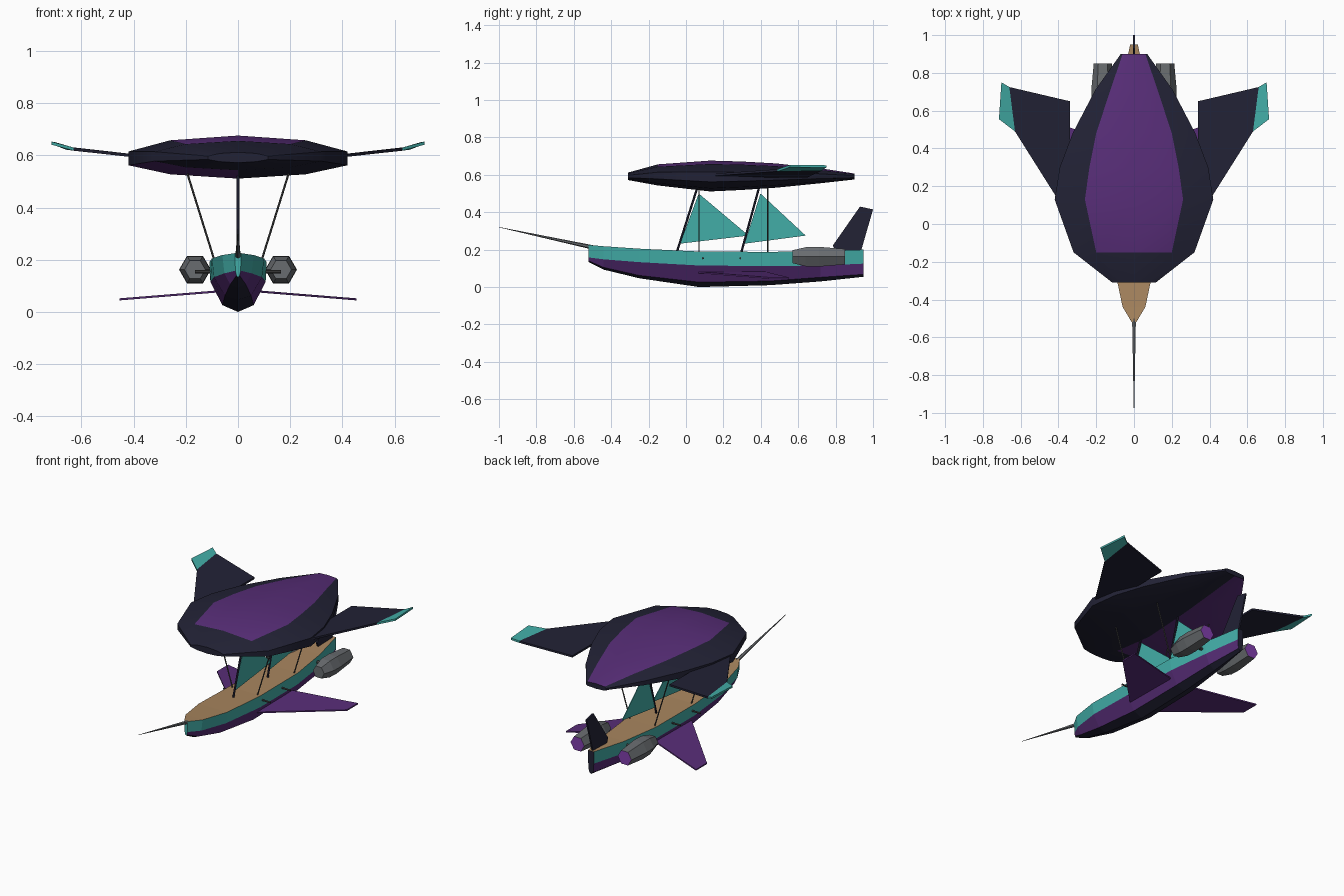
import bpy, bmesh, math
from mathutils import Vector

if "Cube" in bpy.data.objects:
    bpy.data.objects.remove(bpy.data.objects["Cube"])


def mat(name, rgb):
    m = bpy.data.materials.new(name)
    m.diffuse_color = (*rgb, 1)
    m.use_nodes = True
    m.node_tree.nodes["Principled BSDF"].inputs["Base Color"].default_value = m.diffuse_color
    return m


NAVY = mat("navy", (0.016, 0.016, 0.036))
PURPLE = mat("purple", (0.098, 0.027, 0.19))
TEAL = mat("teal", (0.055, 0.42, 0.39))
TAN = mat("tan_deck", (0.40, 0.24, 0.115))
GREY = mat("grey_metal", (0.14, 0.15, 0.16))
DARK = mat("dark_grey", (0.065, 0.065, 0.065))
VIOLET = mat("violet_glow", (0.22, 0.05, 0.42))


def finish(name, bm, mats, smooth=None):
    bmesh.ops.recalc_face_normals(bm, faces=bm.faces[:])
    me = bpy.data.meshes.new(name)
    bm.to_mesh(me)
    bm.free()
    ob = bpy.data.objects.new(name, me)
    bpy.context.collection.objects.link(ob)
    for m in mats:
        me.materials.append(m)
    if smooth:
        bpy.ops.object.select_all(action='DESELECT')
        ob.select_set(True)
        bpy.context.view_layer.objects.active = ob
        bpy.ops.object.shade_smooth_by_angle(angle=math.radians(smooth))
    return ob


def loft(name, rings, mats, rule, caps=(0, 0), smooth=None):
    """Skin closed rings; rule(ring, side) gives the material index."""
    bm = bmesh.new()
    vs = [[bm.verts.new(p) for p in r] for r in rings]
    n = len(rings[0])
    for i in range(len(vs) - 1):
        for j in range(n):
            k = (j + 1) % n
            f = bm.faces.new((vs[i][j], vs[i][k], vs[i + 1][k], vs[i + 1][j]))
            f.material_index = rule(i, j)
    for ring, c in ((vs[0], caps[0]), (vs[-1], caps[1])):
        bm.faces.new(ring).material_index = c
    return finish(name, bm, mats, smooth)


def plate(name, pts, offset, m):
    """Thin slab: outline thickened by +-offset."""
    o = Vector(offset)
    return loft(name, [[Vector(p) - o for p in pts], [Vector(p) + o for p in pts]],
                [m], lambda i, j: 0)


def rod(name, a, b, r1, r2, m, n=6):
    a, b = Vector(a), Vector(b)
    bm = bmesh.new()
    q = (b - a).to_track_quat('Z', 'Y').to_matrix().to_4x4()
    q.translation = (a + b) / 2
    bmesh.ops.create_cone(bm, cap_ends=True, segments=n, radius1=r1, radius2=r2,
                          depth=(b - a).length, matrix=q)
    return finish(name, bm, [m])


# Hull: navy keel, purple belly, teal topsides, tan deck
hull_rows = [  # y, sheer w/z, band w/z, chine w/z, keel z
    (-0.52, 0.012, 0.225, 0.010, 0.158, 0.006, 0.140, 0.133),
    (-0.44, 0.060, 0.218, 0.052, 0.148, 0.030, 0.105, 0.093),
    (-0.25, 0.100, 0.205, 0.092, 0.133, 0.050, 0.062, 0.047),
    (0.07, 0.110, 0.190, 0.106, 0.115, 0.060, 0.026, 0.000),
    (0.45, 0.105, 0.188, 0.100, 0.112, 0.056, 0.032, 0.010),
    (0.72, 0.070, 0.192, 0.066, 0.115, 0.040, 0.052, 0.030),
    (0.95, 0.020, 0.200, 0.020, 0.125, 0.015, 0.068, 0.055)]
rings = []
for y, ws, zs, wb, zb, wc, zc, zk in hull_rows:
    rings.append([(0, y, zk), (wc, y, zc), (wb, y, zb), (ws, y, zs),
                  (-ws, y, zs), (-wb, y, zb), (-wc, y, zc)])
bands = [0, 1, 2, 3, 2, 1, 0]
loft("hull", rings, [NAVY, PURPLE, TEAL, TAN], lambda i, j: bands[j], caps=(2, 0))

# Balloon: navy with purple crown, and a purple half underneath
bal_rows = [  # y, shoulder w, side w, top z, bottom z
    (-0.31, 0.070, 0.115, 0.612, 0.572),
    (-0.15, 0.200, 0.320, 0.656, 0.543),
    (0.13, 0.260, 0.420, 0.676, 0.511),
    (0.30, 0.236, 0.393, 0.671, 0.519),
    (0.48, 0.200, 0.325, 0.661, 0.531),
    (0.71, 0.125, 0.205, 0.636, 0.554),
    (0.90, 0.060, 0.070, 0.607, 0.575)]
rings = []
for y, w1, w2, zt, zb in bal_rows:
    h = zt - zb
    half = [(w1, zt - 0.11 * h), (w2, zt - 0.37 * h), (w2, zt - 0.69 * h), (w1, zt - 0.9 * h)]
    ring = [(0, y, zt)] + [(x, y, z) for x, z in half] + [(0, y, zb)]
    rings.append(ring + [(-x, y, z) for x, z in reversed(half)])
loft("balloon", rings, [NAVY, PURPLE],
     lambda i, j: 1 if i > 0 and j in (0, 9, 5, 6) else 0, smooth=35)

for s, side in ((1, "right"), (-1, "left")):
    # Balloon wing with upturned teal tip
    plate(side + "_balloon_wing",
          [(s * 0.34, 0.03, 0.592), (s * 0.63, 0.49, 0.624), (s * 0.66, 0.725, 0.628),
           (s * 0.34, 0.65, 0.592)], (0, 0, 0.006), NAVY)
    plate(side + "_wing_tip",
          [(s * 0.63, 0.49, 0.624), (s * 0.715, 0.555, 0.647), (s * 0.702, 0.75, 0.645),
           (s * 0.66, 0.725, 0.628)], (0, 0, 0.006), TEAL)
    # Lower hull wing
    plate(side + "_hull_wing",
          [(s * 0.07, 0.05, 0.079), (s * 0.455, 0.44, 0.048), (s * 0.455, 0.55, 0.048),
           (s * 0.07, 0.42, 0.079)], (0, 0, 0.004), PURPLE)
    # Hexagonal engine with glowing exhaust
    rings = []
    for y, r in ((0.57, 0.040), (0.64, 0.059), (0.71, 0.061), (0.85, 0.048)):
        rings.append([(s * 0.165 + r * math.cos(k * math.pi / 3), y,
                       0.162 + r * math.sin(k * math.pi / 3)) for k in range(6)])
    loft(side + "_engine", rings, [GREY, VIOLET], lambda i, j: 0, caps=(0, 1))
    rod(side + "_engine_strut", (s * 0.05, 0.69, 0.157), (s * 0.14, 0.69, 0.157),
        0.010, 0.010, DARK)
    for n, y in ((1, 0.09), (2, 0.29)):
        # Side pegs
        rod(f"{side}_peg_{n}", (s * 0.09, y, 0.154), (s * 0.165, y, 0.154), 0.006, 0.006, DARK)
    for n, y in ((1, 0.07), (2, 0.437)):
        # Balloon supports
        rod(f"{side}_support_{n}", (s * 0.085, y, 0.18), (s * 0.194, y, 0.53),
            0.004, 0.004, DARK)

# Sloping masts and triangular sails
for n, y, foot in ((1, -0.04, 0.335), (2, 0.305, 0.64)):
    top = y + (0.10 if n == 1 else 0.085)
    rod(f"mast_{n}", (0, y - 0.008, 0.19), (0, top, 0.53), 0.006, 0.006, NAVY)
    plate(f"sail_{n}", [(0, y + 0.008, 0.232), (0, top + 0.008, 0.50), (0, foot, 0.275)],
          (0.002, 0, 0), TEAL)

# Bowsprit and rudder fin
rod("bowsprit", (0, -0.48, 0.208), (0, -1.0, 0.32), 0.012, 0.001, GREY)
plate("rudder", [(0, 0.785, 0.222), (0, 0.93, 0.43), (0, 1.0, 0.415), (0, 0.935, 0.19),
                 (0, 0.80, 0.19)], (0.005, 0, 0), NAVY)
